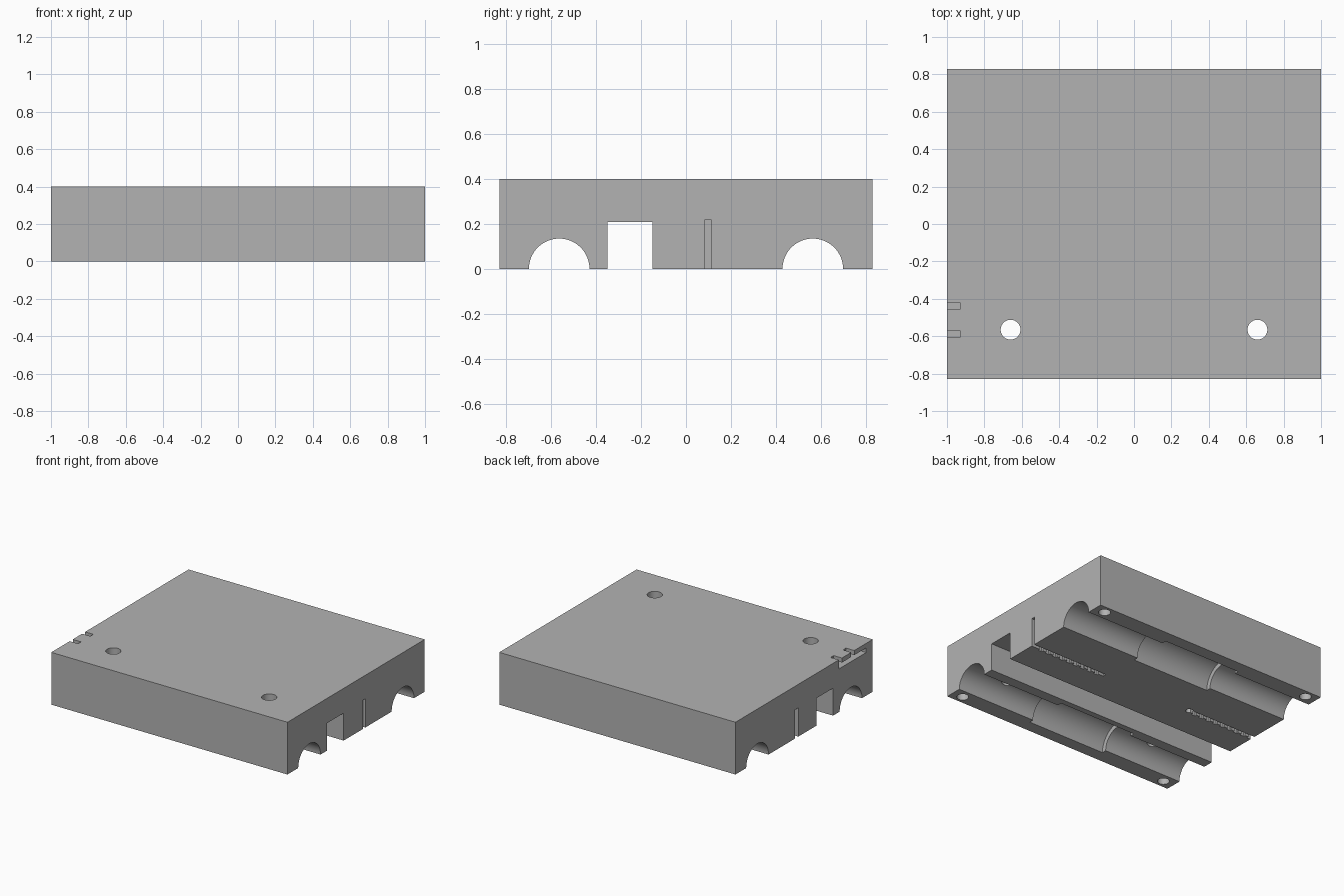
import bpy
import math

if "Cube" in bpy.data.objects:
    bpy.data.objects.remove(bpy.data.objects["Cube"], do_unlink=True)

grey = bpy.data.materials.new("plain grey")
grey.use_nodes = True
colour = (0.45, 0.45, 0.45, 1)
grey.diffuse_color = colour
grey.node_tree.nodes["Principled BSDF"].inputs["Base Color"].default_value = colour


def box(name, x, y, z):
    """Box spanning three (low, high) ranges."""
    spans = (x, y, z)
    bpy.ops.mesh.primitive_cube_add(size=1, location=[(a + b) / 2 for a, b in spans])
    ob = bpy.context.object
    ob.name = name
    ob.scale = [b - a for a, b in spans]
    bpy.ops.object.transform_apply(location=True, rotation=True, scale=True)
    ob.data.materials.append(grey)
    return ob


def rod(name, centre, radius, length, along_x=False, sides=48):
    """Cylinder standing upright or lying along x."""
    turn = (0, math.pi / 2, 0) if along_x else (0, 0, 0)
    bpy.ops.mesh.primitive_cylinder_add(vertices=sides, radius=radius, depth=length,
                                        location=centre, rotation=turn)
    ob = bpy.context.object
    ob.name = name
    bpy.ops.object.transform_apply(location=True, rotation=True, scale=True)
    ob.data.materials.append(grey)
    return ob


def cut(cutter):
    """Subtract the cutter from the block and discard it."""
    cutter.hide_render = True
    mod = block.modifiers.new("cut", "BOOLEAN")
    mod.operation = "DIFFERENCE"
    mod.solver = "EXACT"
    mod.object = cutter
    bpy.context.view_layer.objects.active = block
    bpy.ops.object.modifier_apply(modifier=mod.name)
    bpy.data.objects.remove(cutter, do_unlink=True)


# Carriage block
block = box("carriage_block", (-1, 1), (-0.83, 0.83), (0, 0.4))

# Rod grooves with a wider bearing pocket in the middle
for y in (-0.565, 0.565):
    cut(rod("rod_groove", (0, y, 0), 0.135, 2.2, True, 64))
    cut(rod("bearing_pocket", (0, y, 0), 0.17, 0.66, True, 64))

# Square channel along the underside
cut(box("channel", (-1.1, 1.1), (-0.35, -0.15), (-0.1, 0.21)))

# Vertical holes through the front groove
for x in (-0.66, 0.66):
    cut(rod("through_hole", (x, -0.565, 0.25), 0.053, 0.8))

# Blind screw holes at the four bottom corners
for x in (-0.912, 0.912):
    for y in (-0.768, 0.768):
        cut(rod("screw_hole", (x, y, 0.05), 0.042, 0.5, sides=32))

# Toothed belt slots, one from each end
for side, inner in ((1, 0.35), (-1, 0.42)):
    ends = sorted((side * inner, side * 1.1))
    cut(box("belt_slot", ends, (0.085, 0.112), (-0.1, 0.22)))
    for i in range(9):
        x = side * (inner + 0.06 + i * 0.063)
        cut(box("belt_tooth", (x - 0.017, x + 0.017), (0.07, 0.095), (-0.1, 0.22)))
# Rounded end of the second slot
cut(rod("belt_loop", (-0.42, 0.098, 0.06), 0.026, 0.32, sides=24))

# Switch recess at the right edge: two top notches and a side slit
for y in (-0.607, -0.457):
    cut(box("top_notch", (-1.1, -0.93), (y, y + 0.037), (0.33, 0.5)))
cut(box("side_slit", (-1.1, -0.93), (-0.75, -0.42), (0.33, 0.365)))

# Smooth round walls, sharp edges
bpy.ops.object.select_all(action="DESELECT")
block.select_set(True)
bpy.context.view_layer.objects.active = block
bpy.ops.object.shade_smooth_by_angle(angle=math.radians(30))
